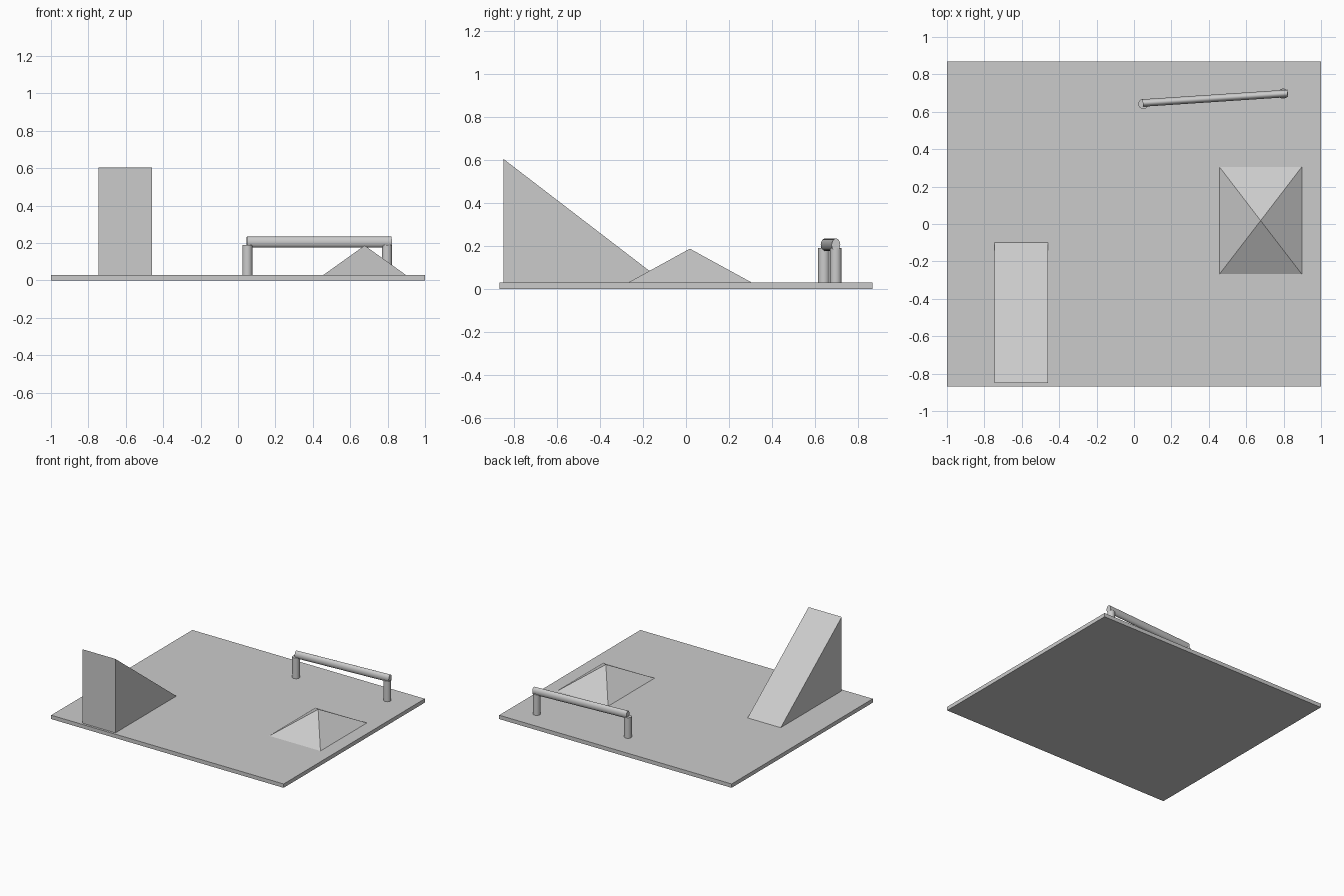
import bpy
import bmesh
import math
from mathutils import Vector, Matrix

cube = bpy.data.objects.get("Cube")
if cube:
    bpy.data.objects.remove(cube, do_unlink=True)

# Single grey material
GREY = (0.6, 0.6, 0.6, 1.0)
grey = bpy.data.materials.new("plain_grey")
grey.use_nodes = True
grey.diffuse_color = GREY
grey.node_tree.nodes["Principled BSDF"].inputs["Base Color"].default_value = GREY

FLOOR = 0.03  # top of the base plate


def add_object(name, bm, smooth=False):
    bmesh.ops.recalc_face_normals(bm, faces=bm.faces)
    mesh = bpy.data.meshes.new(name)
    bm.to_mesh(mesh)
    bm.free()
    mesh.materials.append(grey)
    obj = bpy.data.objects.new(name, mesh)
    bpy.context.collection.objects.link(obj)
    if smooth:
        bpy.ops.object.select_all(action='DESELECT')
        obj.select_set(True)
        bpy.context.view_layer.objects.active = obj
        bpy.ops.object.shade_smooth_by_angle(angle=math.radians(40))
    return obj


def hull(name, points):
    bm = bmesh.new()
    for p in points:
        bm.verts.new(p)
    bmesh.ops.convex_hull(bm, input=bm.verts)
    bmesh.ops.dissolve_limit(bm, angle_limit=0.01, verts=bm.verts, edges=bm.edges)
    return add_object(name, bm)


def rod(name, start, end, half_width, half_height):
    # Cylinder between two points, optionally with an oval section
    start, end = Vector(start), Vector(end)
    axis = end - start
    bm = bmesh.new()
    bmesh.ops.create_cone(bm, cap_ends=True, segments=32, radius1=1, radius2=1, depth=1)
    bmesh.ops.scale(bm, verts=bm.verts, vec=(half_width, half_height, axis.length))
    turn = axis.to_track_quat('Z', 'Y').to_matrix().to_4x4()
    bmesh.ops.transform(bm, verts=bm.verts, matrix=Matrix.Translation((start + end) / 2) @ turn)
    return add_object(name, bm, smooth=True)


# Base plate
bm = bmesh.new()
bmesh.ops.create_cube(bm, size=1)
bmesh.ops.scale(bm, verts=bm.verts, vec=(2, 1.735, FLOOR))
bmesh.ops.translate(bm, verts=bm.verts, vec=(0, 0, FLOOR / 2))
add_object("base_plate", bm)

# Wedge ramp, tall at the front edge
profile = [(-0.85, FLOOR), (-0.85, 0.605), (-0.1, FLOOR)]
hull("wedge_ramp", [(x, y, z) for x in (-0.745, -0.46) for y, z in profile])

# Low pyramid
corners = [(x, y, FLOOR) for x in (0.457, 0.897) for y in (-0.268, 0.305)]
hull("pyramid", corners + [(0.677, 0.018, 0.187)])

# Grind rail: two posts and an oval bar
for name, x, y in (("right_post", 0.05, 0.642), ("left_post", 0.797, 0.697)):
    rod(name, (x, y, FLOOR), (x, y, 0.19), 0.027, 0.027)
rod("rail_bar", (0.047, 0.647, 0.205), (0.821, 0.698, 0.205), 0.02, 0.029)
